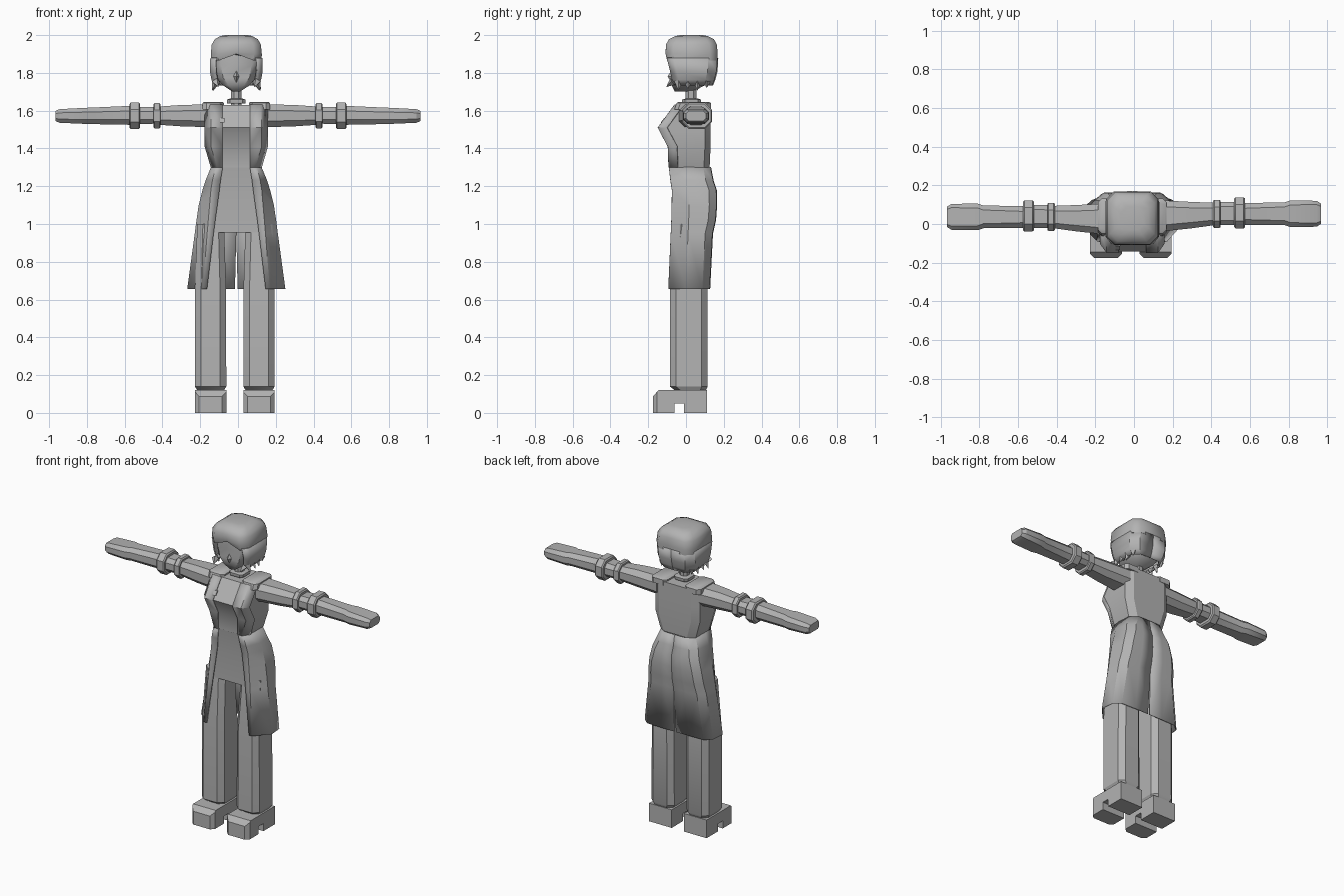
import bpy, bmesh, math
from mathutils import Vector

if "Cube" in bpy.data.objects:
    bpy.data.objects.remove(bpy.data.objects["Cube"])

CX = -0.009  # body centre line

grey = bpy.data.materials.new("plain grey")
grey.diffuse_color = (0.45, 0.45, 0.45, 1)
grey.use_nodes = True
grey.node_tree.nodes["Principled BSDF"].inputs["Base Color"].default_value = grey.diffuse_color


def finish(name, bm, angle=30):
    bmesh.ops.recalc_face_normals(bm, faces=bm.faces[:])
    me = bpy.data.meshes.new(name)
    bm.to_mesh(me)
    bm.free()
    me.materials.append(grey)
    ob = bpy.data.objects.new(name, me)
    bpy.context.collection.objects.link(ob)
    bpy.ops.object.select_all(action='DESELECT')
    ob.select_set(True)
    bpy.context.view_layer.objects.active = ob
    bpy.ops.object.shade_smooth_by_angle(angle=math.radians(angle))
    return ob


def loft(name, rings, closed=True, thick=0, angle=30):
    """Skin between equal-length rings; closed rings get end caps."""
    bm = bmesh.new()
    vs = [[bm.verts.new(p) for p in r] for r in rings]
    n = len(rings[0])
    for a, b in zip(vs, vs[1:]):
        for i in range(n if closed else n - 1):
            j = (i + 1) % n
            bm.faces.new((a[i], a[j], b[j], b[i]))
    if closed:
        bm.faces.new(vs[0])
        bm.faces.new(vs[-1])
    ob = finish(name, bm, angle)
    if thick:
        m = ob.modifiers.new("thickness", 'SOLIDIFY')
        m.thickness, m.offset = thick, 0
    return ob


def octagon(a0, a1, b0, b1, c):
    """Rectangle with chamfered corners, as 2D points."""
    return [(a0 + c, b0), (a1 - c, b0), (a1, b0 + c), (a1, b1 - c),
            (a1 - c, b1), (a0 + c, b1), (a0, b1 - c), (a0, b0 + c)]


def upright(z, x0, x1, y0, y1, c):
    return [(x, y, z) for x, y in octagon(x0, x1, y0, y1, c)]


def spike(name, base, tip, r):
    """Small pointed lock of hair."""
    bm = bmesh.new()
    b, t = Vector(base), Vector(tip)
    q = (t - b).to_track_quat('Z', 'Y')
    ring = [bm.verts.new(b + q @ Vector((r * math.cos(k * math.pi / 2), r * math.sin(k * math.pi / 2), 0)))
            for k in range(4)]
    top = bm.verts.new(t)
    for k in range(4):
        bm.faces.new((ring[k], ring[(k + 1) % 4], top))
    bm.faces.new(ring)
    finish(name, bm)


# Torso: z, half width, front y, back y
body = [(1.30, .130, -.086, .125), (1.41, .162, -.09, .13), (1.51, .162, -.143, .13), (1.63, .162, -.055, .13)]
rings = []
for z, w, f, b in body:
    half = [(w - .03, f), (w, f + .045), (w, b - .03), (w - .045, b)]
    rings.append([(CX + x, y, z) for x, y in half] + [(CX - x, y, z) for x, y in reversed(half)])
loft("torso", rings)

# Hips between coat and legs
loft("hips", [upright(z, CX - w, CX + w, f, .10, .03)
              for z, w, f in [(.955, .17, -.062), (1.15, .16, -.062), (1.30, .12, -.08)]])

# Coat skirt: z, front opening x, front corner x, outer x, front y, back y, back slit
coat = [(1.30, .072, .108, .131, -.088, .130, 0), (1.23, .083, .125, .160, -.080, .143, 0),
        (1.18, .089, .133, .176, -.072, .160, 0), (1.10, .100, .140, .196, -.073, .162, 0),
        (1.02, .111, .147, .208, -.075, .156, 0), (.95, .120, .153, .217, -.078, .140, 0),
        (.655, .155, .176, .257, -.091, .125, .007)]

for s, side in ((-1, "left"), (1, "right")):
    def mx(x):
        return CX + s * x

    # Skirt half with back slit
    loft("coat_skirt_" + side, [[(mx(xi), f, z), (mx(xc), f, z), (mx(xo), f + .09, z), (mx(xo - .008), b - .04, z),
                                 (mx(xo - .05), b - .003, z), (mx(xo * .4), b, z), (mx(g), b, z)]
                                for z, xi, xc, xo, f, b, g in coat], closed=False, thick=.006)

    # Coat front strip over the chest
    loft("coat_front_" + side, [[(mx(.072), f - .003, z), (mx(w - .03), f - .003, z), (mx(w + .002), f + .043, z)]
                                for z, w, f, b in body], closed=False, thick=.008)

    # Shoulder cap
    x0, x1 = sorted((mx(.066), mx(.178)))
    loft("shoulder_cap_" + side, [upright(1.605, x0, x1, -.062, .132, .02),
                                  upright(1.64, x0, x1, -.05, .132, .02),
                                  upright(1.647, x0 + .008, x1 - .008, -.04, .12, .02)])

    # Leg with tucked ankle
    lx = -.017 + s * .128
    w = .083
    loft("leg_" + side, [upright(.12, lx - w + .012, lx + w - .012, -.06, .105, .03),
                         upright(.14, lx - w, lx + w, -.086, .115, .032),
                         upright(.655, lx - w + .001, lx + w - .001, -.085, .115, .032),
                         upright(1.0, lx - w + .012, lx + w - .012, -.055, .095, .03)])

    # Shoe: side profile with heel notch, bevelled
    prof = [(-.175, 0), (-.06, 0), (-.06, .05), (-.01, .05), (-.01, 0), (.11, 0), (.11, .12), (-.145, .12), (-.175, .088)]
    shoe = loft("shoe_" + side, [[(lx + e * w, y, z) for y, z in prof] for e in (-1, 1)])
    bm = bmesh.new()
    bm.from_mesh(shoe.data)
    corner = [e for e in bm.edges if all(v.co.y < -.17 and v.co.z < .1 for v in e.verts)
              and abs(e.verts[0].co.x - e.verts[1].co.x) < .01]
    bmesh.ops.bevel(bm, geom=corner, offset=.022, segments=1, affect='EDGES')
    bm.to_mesh(shoe.data)
    bm.free()

    # Arm pieces: stations of x, y low, y high, z low, z high
    dy = .008 * s
    parts = {
        "sleeve": [(.13, -.048, .115, 1.512, 1.634), (.30, -.030, .106, 1.517, 1.630), (.415, -.014, .102, 1.525, 1.622)],
        "sleeve_band": [(.410, -.024, .113, 1.513, 1.632), (.416, -.028, .117, 1.506, 1.640),
                        (.442, -.028, .117, 1.506, 1.640), (.448, -.024, .113, 1.513, 1.632)],
        "wrist": [(.44, -.012, .105, 1.531, 1.618), (.53, -.014, .107, 1.529, 1.620)],
        "cuff": [(.518, -.024, .124, 1.512, 1.634), (.525, -.030, .130, 1.503, 1.643),
                 (.568, -.030, .130, 1.503, 1.643), (.575, -.024, .124, 1.512, 1.634)],
        "forearm": [(.56, -.012, .100, 1.525, 1.626), (.78, -.014, .104, 1.529, 1.616),
                    (.81, -.024, .114, 1.530, 1.615), (.945, -.022, .112, 1.536, 1.608),
                    (.967, -.008, .098, 1.545, 1.598)],
    }
    for name, st in parts.items():
        loft(name + "_" + side, [[(s * x, y + dy, z) for y, z in octagon(y0, y1, z0, z1, (z1 - z0) * .27)]
                                 for x, y0, y1, z0, z1 in st])

    # Side hair: sheet from the face edge round to the middle of the back
    side_hair = [(1.88, .134, -.100, .167), (1.81, .136, -.082, .163), (1.765, .128, -.072, .152), (1.735, .112, -.066, .140)]
    loft("side_hair_" + side, [[(mx(w - .028), f, z), (mx(w), f + .035, z), (mx(w), b - .05, z),
                                (mx(w - .04), b - .005, z), (mx(0), b, z)] for z, w, f, b in side_hair],
         closed=False, thick=.008, angle=40)
    # Flicked hair tips
    for k, (y, zt, out) in enumerate([(-.07, 1.725, .095), (-.04, 1.705, .128), (.01, 1.715, .13), (.06, 1.705, .122),
                                      (.11, 1.72, .11)]):
        spike(f"hair_tip_{side}_{k}", (mx(.108), y, 1.755), (mx(out), y - (.035 if k == 0 else 0), zt), .022)

# Neck and neck ring
loft("neck", [upright(z, CX - .028, CX + .028, -.002, .056, .016) for z in (1.61, 1.74)])
loft("neck_ring", [upright(z, CX - w, CX + w, .03 - w, .03 + w, .016)
                   for z, w in [(1.638, .048), (1.645, .05), (1.658, .05), (1.664, .034)]])

# Face and jaw
loft("face", [upright(z, CX - w, CX + w, f, b, c) for z, w, f, b, c in
              [(1.702, .022, -.060, .04, .012), (1.735, .072, -.076, .10, .03), (1.775, .105, -.078, .13, .035),
               (1.84, .116, -.078, .14, .035), (1.90, .116, -.075, .14, .035)]], angle=45)

# Pointed nose and mouth marker
bm = bmesh.new()
d = [bm.verts.new((CX + x, y, z)) for x, y, z in
     [(0, -.075, 1.815), (.018, -.075, 1.782), (0, -.075, 1.745), (-.018, -.075, 1.782), (0, -.098, 1.782)]]
for i in range(4):
    bm.faces.new((d[i], d[(i + 1) % 4], d[4]))
finish("nose", bm)

# Hair cap and fringe with arched hairline
cap = [(1.865, .134, -.100, .167, .04), (1.90, .135, -.108, .168, .04), (1.95, .130, -.106, .163, .04),
       (1.978, .114, -.090, .148, .04), (1.995, .085, -.055, .115, .035), (2.0, .06, -.03, .09, .03)]
rings = []
for i, (z, w, f, b, c) in enumerate(cap):
    r = upright(z, CX - w, CX + w, f, b, c)
    r.insert(1, (CX, f, z + (.035 if i == 0 else .012 if i == 1 else 0)))
    r.insert(6, (CX, b, z))
    rings.append(r)
loft("hair_cap", rings, angle=45)

# Small chest tag
loft("chest_tag", [[(-.095, y, 1.537), (-.072, y, 1.537), (-.072, y + .02, 1.562), (-.095, y + .02, 1.562)]
                   for y in (-.134, -.125)])
